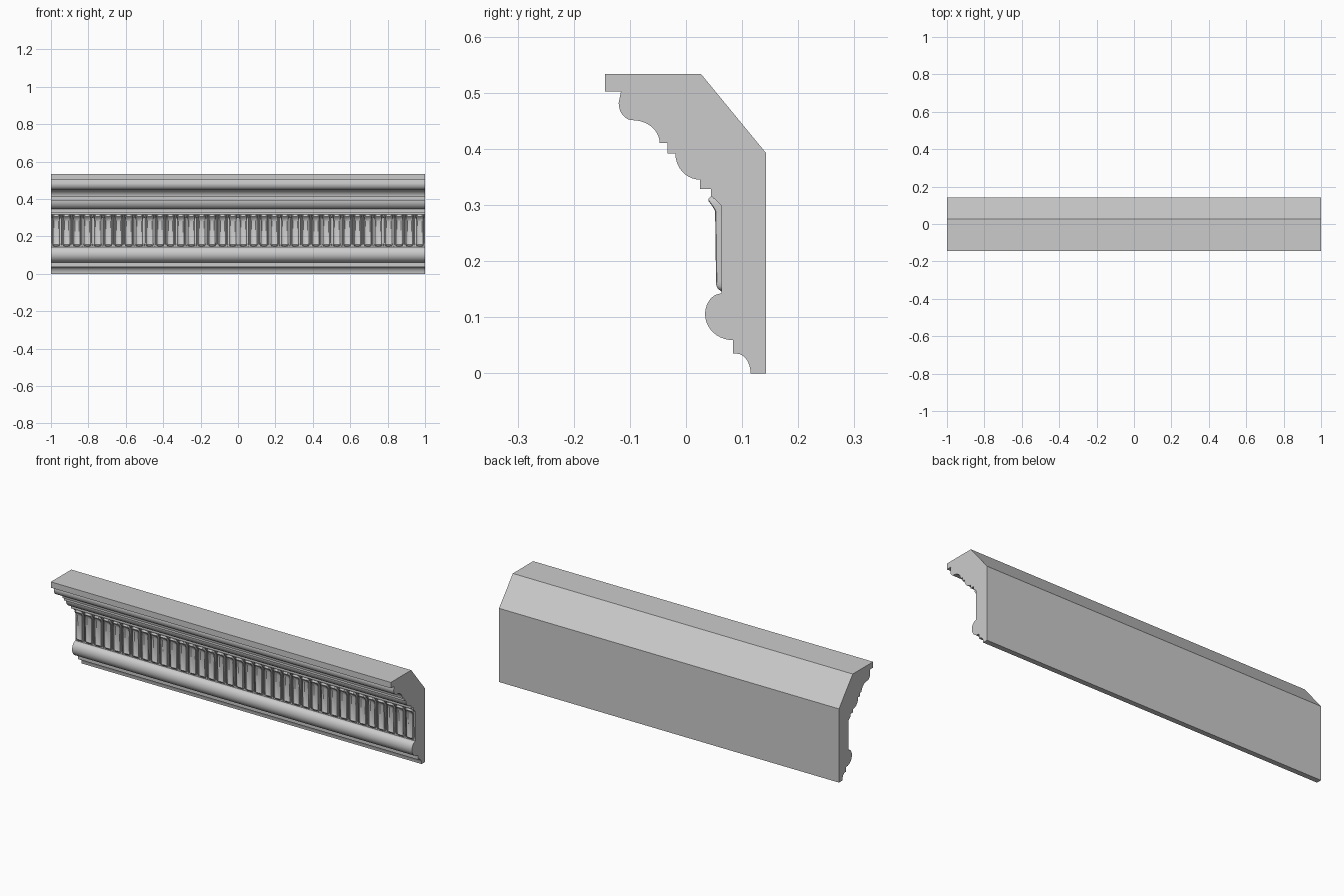
import bpy, bmesh, math

if "Cube" in bpy.data.objects:
    bpy.data.objects.remove(bpy.data.objects["Cube"])

LENGTH = 2.0
COUNT = 36                     # carved tongues along the frieze
STEP = LENGTH / COUNT


def quarter(start, end, centre, n=10):
    """Quarter ellipse from start to end, as (y, z) points."""
    pts = []
    for i in range(n + 1):
        a = math.pi / 2 * i / n
        c, s = math.cos(a), math.sin(a)
        pts.append(tuple(centre[k] + c * (start[k] - centre[k]) + s * (end[k] - centre[k])
                         for k in (0, 1)))
    return pts


def loft(name, sections, angle=35):
    """Closed solid skinned through equal-length rings of 3D points."""
    bm = bmesh.new()
    rings = [[bm.verts.new(p) for p in sec] for sec in sections]
    n = len(rings[0])
    for a, b in zip(rings, rings[1:]):
        for i in range(n):
            j = (i + 1) % n
            bm.faces.new((a[i], a[j], b[j], b[i]))
    bm.faces.new(rings[0])
    bm.faces.new(rings[-1])
    bmesh.ops.recalc_face_normals(bm, faces=bm.faces)
    mesh = bpy.data.meshes.new(name)
    bm.to_mesh(mesh)
    bm.free()
    ob = bpy.data.objects.new(name, mesh)
    bpy.context.collection.objects.link(ob)
    bpy.ops.object.select_all(action='DESELECT')
    ob.select_set(True)
    bpy.context.view_layer.objects.active = ob
    bpy.ops.object.shade_smooth_by_angle(angle=math.radians(angle))
    return ob


def repeat(ob, count):
    m = ob.modifiers.new("repeat", 'ARRAY')
    m.count = count
    m.use_relative_offset = False
    m.use_constant_offset = True
    m.constant_offset_displace = (STEP, 0, 0)


# Main moulding: back, sloped top, crown, frieze, torus and foot cove
profile = [(0.143, 0), (0.143, 0.392), (0.027, 0.533), (-0.144, 0.533),
           (-0.144, 0.502), (-0.116, 0.502)]
profile += quarter((-0.120, 0.482), (-0.095, 0.451), (-0.095, 0.482))
profile += quarter((-0.095, 0.451), (-0.047, 0.410), (-0.095, 0.410))[1:]
profile += [(-0.033, 0.410), (-0.033, 0.392)]
profile += quarter((-0.019, 0.392), (0.025, 0.345), (0.025, 0.392))
profile += [(0.025, 0.328), (0.045, 0.328), (0.045, 0.316), (0.062, 0.300)]
profile += quarter((0.063, 0.142), (0.034, 0.105), (0.063, 0.105))
profile += quarter((0.034, 0.105), (0.084, 0.059), (0.084, 0.105))[1:]
profile += [(0.084, 0.035)]
profile += quarter((0.090, 0.035), (0.115, 0.0), (0.090, 0.0))
loft("moulding", [[(x, y, z) for y, z in profile] for x in (-LENGTH / 2, LENGTH / 2)])

# Carved tongues: raised rim, hollow centre, top curling outwards
# stations: z, front y, half width, hollow depth
stations = [(0.147, 0.062, 0.012, 0.0), (0.150, 0.057, 0.018, 0.0),
            (0.156, 0.054, 0.0205, 0.001), (0.164, 0.0535, 0.021, 0.006),
            (0.280, 0.052, 0.021, 0.006), (0.290, 0.0515, 0.021, 0.005),
            (0.299, 0.046, 0.021, 0.002), (0.307, 0.040, 0.020, 0.0),
            (0.311, 0.040, 0.018, 0.0), (0.316, 0.045, 0.014, 0.0)]
half = [(1.0, 0.005), (0.95, 0.0015), (0.82, 0.0), (0.68, 0.0015)]
sections = []
for z, y, w, hollow in stations:
    x0 = -LENGTH / 2 + STEP / 2
    right = [(u * w, y + d) for u, d in half] + [(0.55 * w, y + hollow)]
    left = [(-px, py) for px, py in reversed(right)]
    ring = [(w, 0.075)] + right + left + [(-w, 0.075)]
    sections.append([(x0 + px, py, z) for px, py in ring])
tongue = loft("frieze_tongues", sections, 40)
repeat(tongue, COUNT)

# Slim darts filling the gaps between tongues
sections = []
for z, y, w in [(0.146, 0.062, 0.001), (0.160, 0.057, 0.003),
                (0.295, 0.056, 0.003), (0.308, 0.046, 0.004), (0.315, 0.046, 0.003)]:
    x0 = -LENGTH / 2 + STEP
    sections.append([(x0 + w, 0.075, z), (x0 + w, y + 0.003, z), (x0 + w / 2, y, z),
                     (x0 - w / 2, y, z), (x0 - w, y + 0.003, z), (x0 - w, 0.075, z)])
dart = loft("frieze_darts", sections, 40)
repeat(dart, COUNT - 1)
